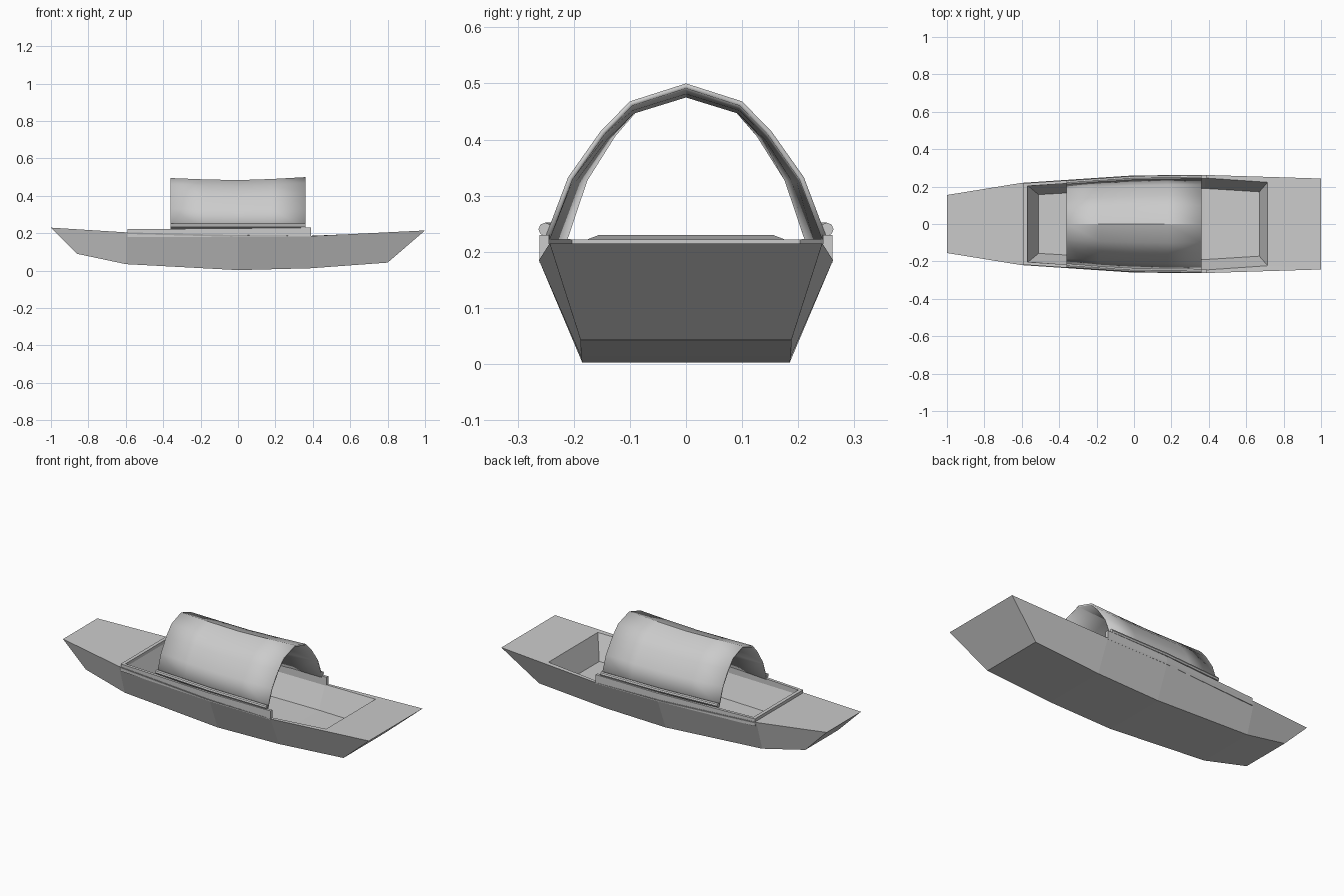
import bpy, bmesh, math

cube = bpy.data.objects.get("Cube")
if cube:
    bpy.data.objects.remove(cube, do_unlink=True)

grey = bpy.data.materials.new("plain grey")
grey.use_nodes = True
grey.diffuse_color = (0.6, 0.6, 0.6, 1)
grey.node_tree.nodes["Principled BSDF"].inputs["Base Color"].default_value = (0.6, 0.6, 0.6, 1)


def finish(name, bm):
    """Turn a bmesh into a named grey object."""
    bmesh.ops.remove_doubles(bm, verts=bm.verts, dist=1e-5)
    bmesh.ops.recalc_face_normals(bm, faces=bm.faces)
    mesh = bpy.data.meshes.new(name)
    bm.to_mesh(mesh)
    bm.free()
    mesh.materials.append(grey)
    obj = bpy.data.objects.new(name, mesh)
    bpy.context.collection.objects.link(obj)
    return obj


def mirrored(bm, stations):
    """For each (x, half width, z) make a right and a left vertex."""
    return [(bm.verts.new((x, -w, z)), bm.verts.new((x, w, z))) for x, w, z in stations]


def strips(bm, a, b):
    """Bridge two mirrored rails on both sides."""
    for i in range(len(a) - 1):
        for s in (0, 1):
            bm.faces.new((a[i][s], a[i + 1][s], b[i + 1][s], b[i][s]))


def cross(bm, p, q):
    bm.faces.new((p[0], p[1], q[1], q[0]))


# Hull: flat bottom, flared sides, raked ends, deck and sunken well
bm = bmesh.new()
keel = mirrored(bm, [(-.86, .148, .09), (-.6, .168, .035), (0, .185, .003), (.39, .187, .013), (.8, .188, .043)])
sheer = mirrored(bm, [(-1, .155, .23), (-.6, .22, .205), (0, .26, .19), (.39, .262, .185), (1, .243, .215)])
rim = mirrored(bm, [(-.57, .207, .204), (0, .243, .19), (.38, .246, .186), (.715, .223, .2)])
floor = mirrored(bm, [(-.51, .157, .065), (0, .187, .06), (.38, .19, .06), (.67, .172, .065)])
strips(bm, keel, sheer)
strips(bm, sheer[1:], rim)
strips(bm, rim, floor)
for rail in (keel, floor):
    for p, q in zip(rail, rail[1:]):
        cross(bm, p, q)
for p, q in ((keel[0], sheer[0]), (keel[-1], sheer[-1]), (sheer[0], sheer[1]),
             (sheer[1], rim[0]), (rim[-1], sheer[-1]), (rim[0], floor[0]), (rim[-1], floor[-1])):
    cross(bm, p, q)
finish("hull", bm)

# Coaming: low board around the bow end and sides of the well
bm = bmesh.new()
outer = [(-.59, .218), (0, .257), (.39, .261)]
inner = [(-.57, .203), (0, .24), (.39, .244)]
top_z = [.222, .226, .23]
rails = []
for line in (outer, inner):
    rails.append(mirrored(bm, [(x, w, .18) for x, w in line]))
    rails.append(mirrored(bm, [(x, w, z) for (x, w), z in zip(line, top_z)]))
out_low, out_top, in_low, in_top = rails
ring = (out_low, out_top, in_top, in_low)
for a, b in zip(ring, ring[1:] + ring[:1]):
    strips(bm, a, b)
    cross(bm, a[0], b[0])
for s in (0, 1):
    bm.faces.new([r[-1][s] for r in ring])
finish("coaming", bm)

# Canopy: arched roof, narrower towards the bow, sagging in the middle
half = [(.251, .225), (.21, .333), (.152, .415), (.1, .468)]
arch = half + [(0, .5)] + [(-y, z) for y, z in reversed(half)]
bm = bmesh.new()
rows = []
for x, width, crown in ((-.36, .875, .495), (-.18, .94, .488), (0, .98, .484), (.18, 1, .49), (.36, 1, .5)):
    rise = (crown - .225) / .275
    rows.append([bm.verts.new((x, y * width, .225 + (z - .225) * rise)) for y, z in arch])
for a, b in zip(rows, rows[1:]):
    for j in range(len(arch) - 1):
        bm.faces.new((a[j], b[j], b[j + 1], a[j + 1]))
canopy = finish("canopy", bm)
if sum(p.normal.z for p in canopy.data.polygons) < 0:
    canopy.data.flip_normals()
shell = canopy.modifiers.new("thickness", 'SOLIDIFY')
shell.thickness = .009
shell.offset = -1

# Rods: round poles clamping the canopy's lower edges
rods = []
for side, name in ((-1, "right_rod"), (1, "left_rod")):
    bm = bmesh.new()
    rings = []
    for x, y in ((-.36, .222), (0, .246), (.36, .251)):
        rings.append([bm.verts.new((x, side * y + .012 * math.cos(k * math.pi / 4),
                                    .24 + .012 * math.sin(k * math.pi / 4))) for k in range(8)])
    for a, b in zip(rings, rings[1:]):
        for k in range(8):
            n = (k + 1) % 8
            bm.faces.new((a[k], a[n], b[n], b[k]))
    bm.faces.new(rings[0])
    bm.faces.new(rings[-1])
    rods.append(finish(name, bm))

# Smooth the round parts, keeping sharp creases
bpy.ops.object.select_all(action='DESELECT')
for obj in [canopy] + rods:
    obj.select_set(True)
bpy.context.view_layer.objects.active = canopy
bpy.ops.object.shade_smooth_by_angle(angle=math.radians(32))
